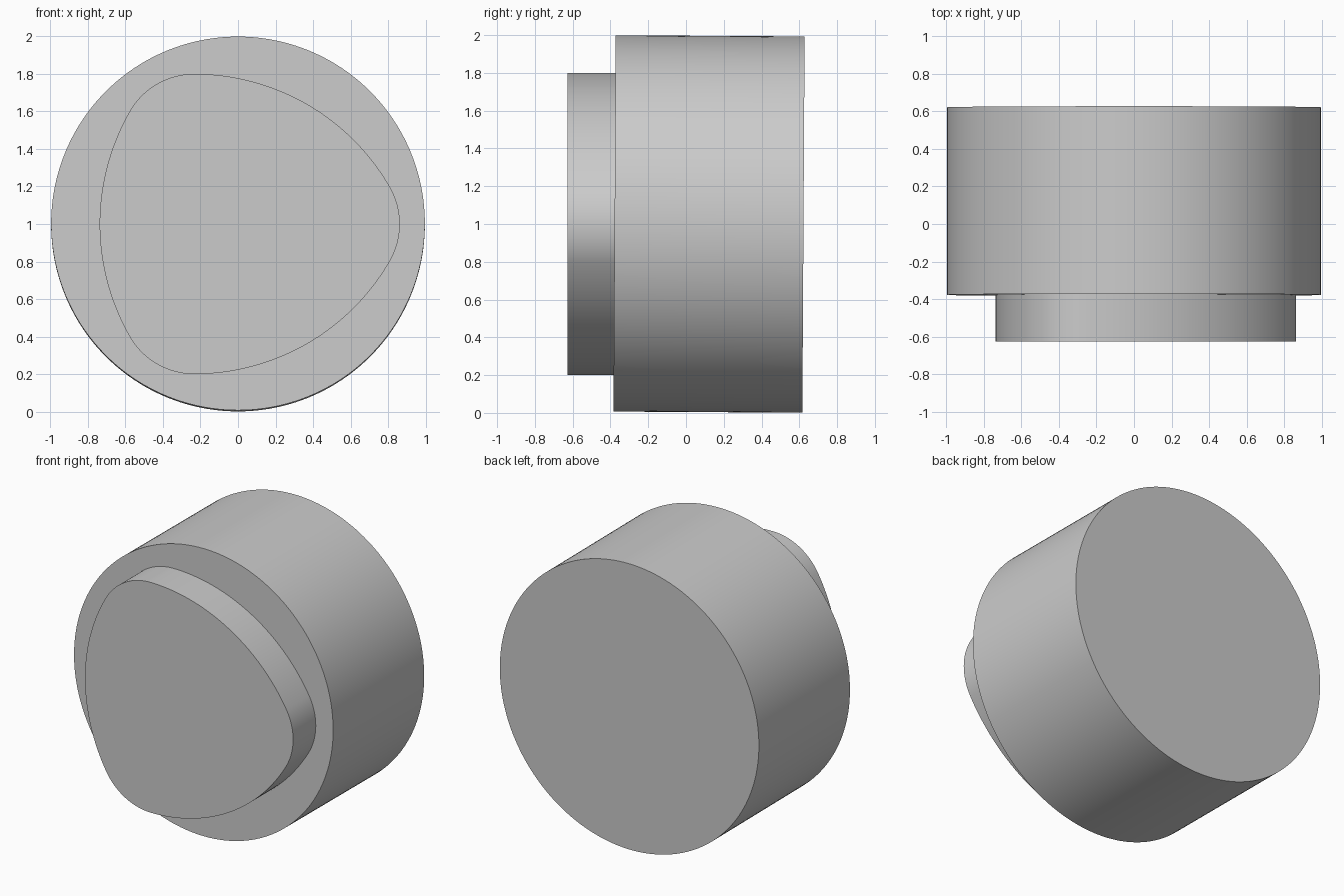
import bpy, bmesh
from math import sin, cos, pi, radians, sqrt
from mathutils import Vector

cube = bpy.data.objects.get("Cube")
if cube:
    bpy.data.objects.remove(cube, do_unlink=True)

grey = bpy.data.materials.new("plain grey")
grey.use_nodes = True
colour = (0.6, 0.6, 0.6, 1)
grey.diffuse_color = colour
grey.node_tree.nodes["Principled BSDF"].inputs["Base Color"].default_value = colour


def arc(centre, radius, start, end, steps):
    """Points on an arc in the x-z plane, leaving out the last one."""
    return [(centre[0] + radius * cos(a), centre[1] + radius * sin(a))
            for a in (start + (end - start) * i / steps for i in range(steps))]


def prism(name, outline, front, back, location, tilt=0):
    """Extrude an x-z outline along y."""
    bm = bmesh.new()
    face = bm.faces.new([bm.verts.new((x, front, z)) for x, z in outline])
    grown = bmesh.ops.extrude_face_region(bm, geom=[face], use_keep_orig=True)
    moved = [v for v in grown["geom"] if isinstance(v, bmesh.types.BMVert)]
    bmesh.ops.translate(bm, vec=Vector((0, back - front, 0)), verts=moved)
    bmesh.ops.recalc_face_normals(bm, faces=bm.faces)
    mesh = bpy.data.meshes.new(name)
    bm.to_mesh(mesh)
    bm.free()
    obj = bpy.data.objects.new(name, mesh)
    bpy.context.collection.objects.link(obj)
    obj.location = location
    obj.rotation_euler.x = tilt
    mesh.materials.append(grey)
    bpy.ops.object.select_all(action="DESELECT")
    obj.select_set(True)
    bpy.context.view_layer.objects.active = obj
    bpy.ops.object.shade_smooth_by_angle(angle=radians(30))
    return obj


# Round body, leaning very slightly down towards the back
prism("body", arc((0, 0), 0.996, 0, 2 * pi, 180), -0.5, 0.5,
      (0, 0.122, 1), tilt=-0.006)

# Raised lobe of constant width: three corner arcs joined by three wide arcs
side, corner = 0.81, 0.395
lobe = []
for k in range(3):
    turn = k * 2 * pi / 3
    reach = side / sqrt(3)
    tip = (reach * cos(turn), reach * sin(turn))
    lobe += arc(tip, corner, turn - pi / 6, turn + pi / 6, 24)
    across = turn + 4 * pi / 3
    far = (reach * cos(across), reach * sin(across))
    lobe += arc(far, side + corner, turn + pi / 6, turn + pi / 2, 40)
prism("raised_lobe", lobe, -0.627, -0.36, (0, 0, 1))
